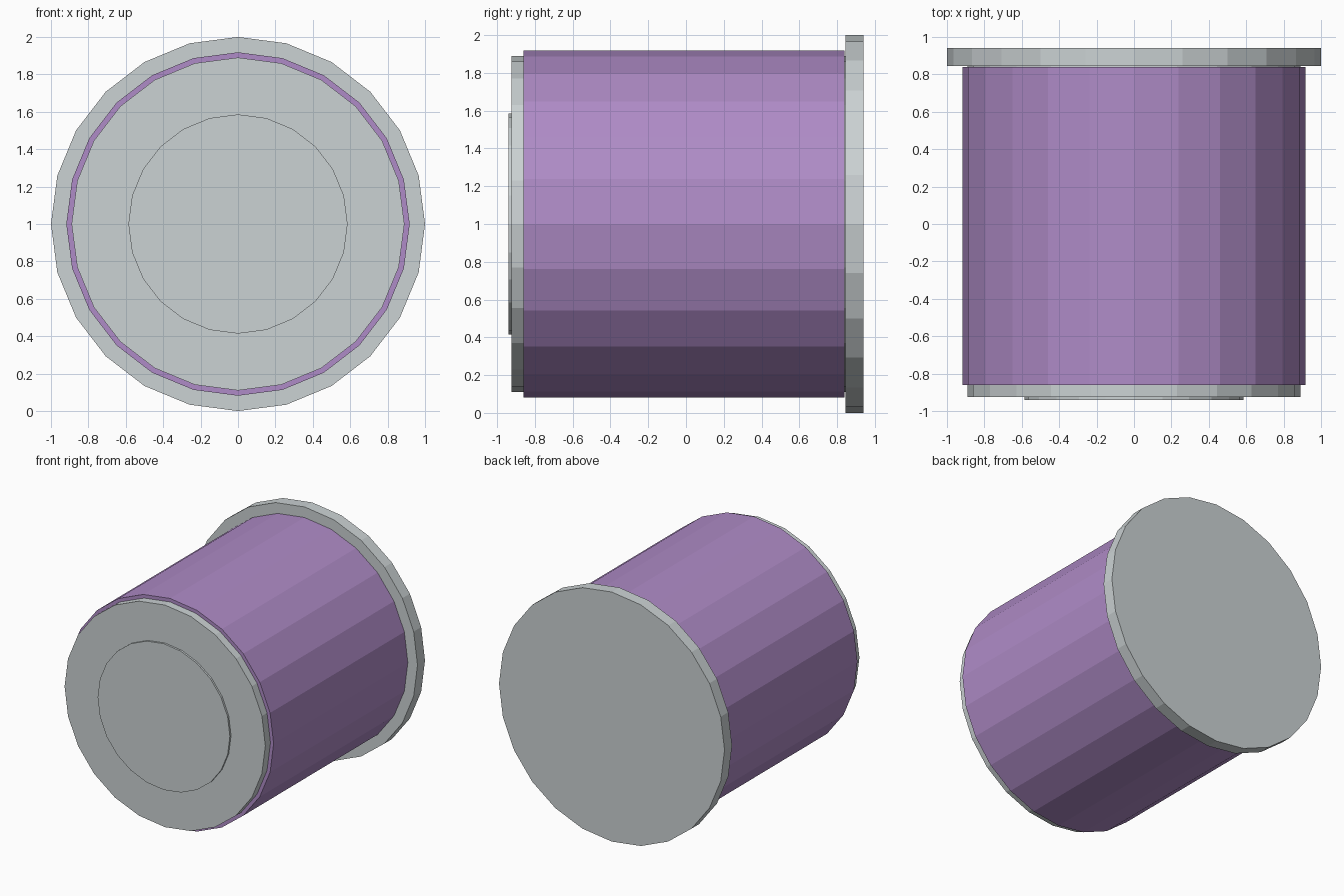
import bpy
import bmesh
import math
from mathutils import Matrix

SIDES = 24

cube = bpy.data.objects.get("Cube")
if cube:
    bpy.data.objects.remove(cube, do_unlink=True)


def make_material(name, color):
    mat = bpy.data.materials.new(name)
    mat.use_nodes = True
    mat.diffuse_color = color
    mat.node_tree.nodes["Principled BSDF"].inputs["Base Color"].default_value = color
    return mat


def disc(name, radius, front, back, mat):
    """Flat-shaded cylinder lying along y, with a corner at the top."""
    bm = bmesh.new()
    bmesh.ops.create_cone(bm, cap_ends=True, segments=SIDES,
                          radius1=radius, radius2=radius, depth=back - front)
    bmesh.ops.rotate(bm, verts=bm.verts, matrix=Matrix.Rotation(math.pi / 2, 3, 'X'))
    bmesh.ops.translate(bm, verts=bm.verts, vec=(0, (front + back) / 2, 1))
    mesh = bpy.data.meshes.new(name)
    bm.to_mesh(mesh)
    bm.free()
    mesh.materials.append(mat)
    obj = bpy.data.objects.new(name, mesh)
    bpy.context.scene.collection.objects.link(obj)
    return obj


grey = make_material("light grey", (0.60, 0.645, 0.655, 1))
purple = make_material("soft purple", (0.43, 0.26, 0.57, 1))

# Purple barrel around a grey core that shows at the front
disc("barrel", 0.918, -0.86, 0.84, purple)
disc("core", 0.89, -0.925, 0.86, grey)

# Wide plate at the back and thin raised pad at the front
disc("back_flange", 1.0, 0.845, 0.94, grey)
disc("front_pad", 0.586, -0.94, -0.91, grey)
